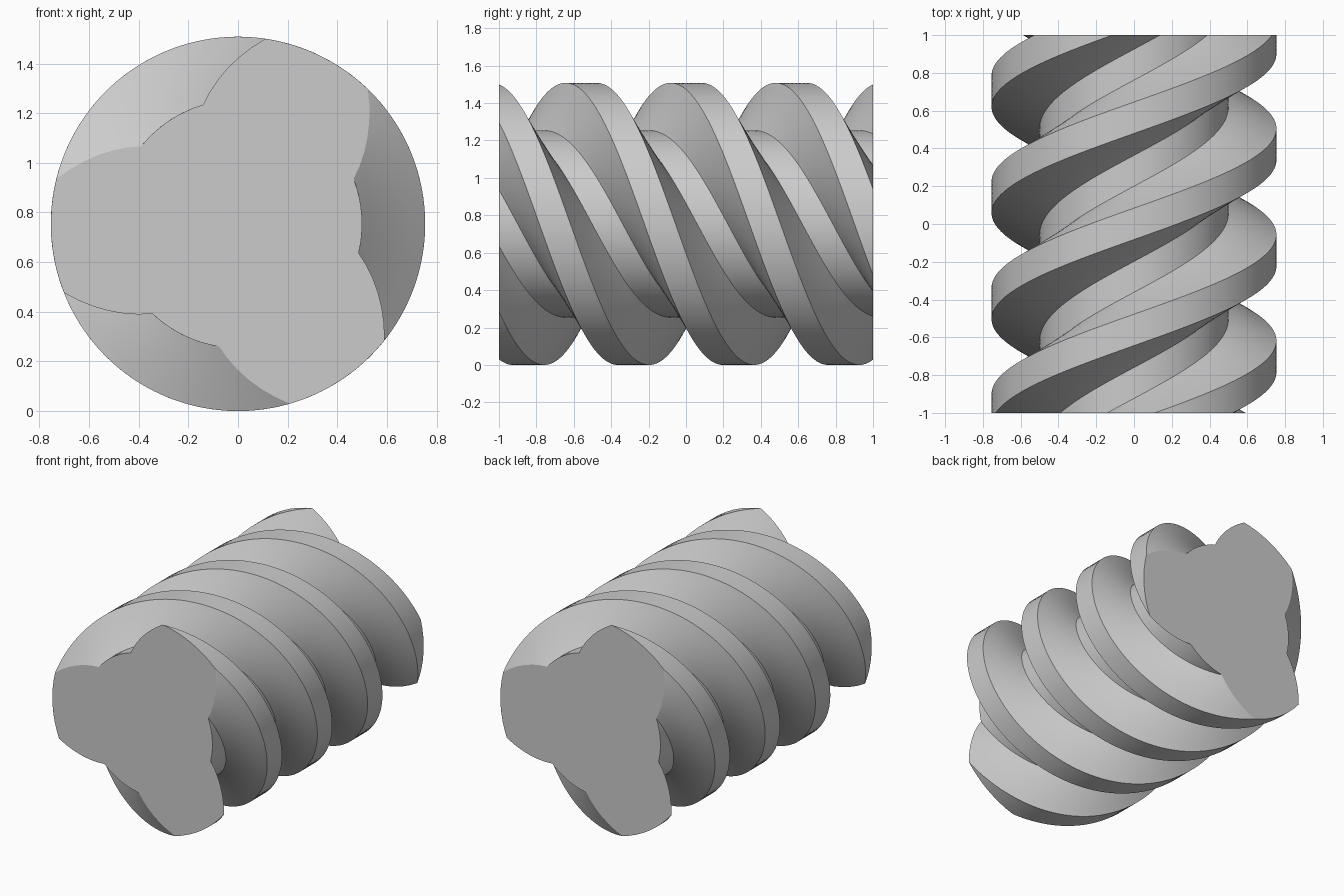
import bpy
import bmesh
from math import radians, cos, sin

cube = bpy.data.objects.get("Cube")
if cube:
    bpy.data.objects.remove(cube, do_unlink=True)

OUTER, ROOT = 0.754, 0.5      # crest and root radius
HALF = 1.0                    # half of the length
STARTS = 3                    # number of threads
FIRST_CREST = 46.1            # angle where the first crest begins on the front end
TWIST = -427.3                # total turn from front to back, in degrees
STEPS = 240                   # rings along the length

# One thread: (angular width, radius at its start, radius at its end, divisions)
THREAD = [
    (35.5, OUTER, OUTER, 8),  # crest
    (24.8, OUTER, ROOT, 6),   # falling flank
    (34.9, ROOT, ROOT, 8),    # root
    (24.8, ROOT, OUTER, 6),   # rising flank
]


def cross_section():
    """Polar points (degrees, radius) around the whole screw."""
    points = []
    angle = FIRST_CREST
    for _ in range(STARTS):
        for width, r0, r1, count in THREAD:
            for i in range(count):
                t = i / count
                points.append((angle + width * t, r0 + (r1 - r0) * t))
            angle += width
    return points


def build_screw(name, material):
    bm = bmesh.new()
    profile = cross_section()
    n = len(profile)

    # Turn the cross-section as it travels from front to back
    rings = []
    for s in range(STEPS + 1):
        t = s / STEPS
        y = -HALF + 2 * HALF * t
        ring = []
        for angle, r in profile:
            a = radians(angle + TWIST * t)
            ring.append(bm.verts.new((r * cos(a), y, OUTER + r * sin(a))))
        rings.append(ring)

    # Threaded skin
    for low, high in zip(rings, rings[1:]):
        for i in range(n):
            j = (i + 1) % n
            bm.faces.new((low[i], low[j], high[j], high[i])).smooth = True

    # Flat ends
    caps = [bm.faces.new(rings[0]), bm.faces.new(rings[-1])]
    bmesh.ops.recalc_face_normals(bm, faces=bm.faces)

    mesh = bpy.data.meshes.new(name)
    bm.to_mesh(mesh)
    bm.free()
    mesh.materials.append(material)
    obj = bpy.data.objects.new(name, mesh)
    bpy.context.collection.objects.link(obj)

    # Smooth skin with crisp thread edges and ends
    bpy.ops.object.select_all(action='DESELECT')
    obj.select_set(True)
    bpy.context.view_layer.objects.active = obj
    bpy.ops.object.shade_smooth_by_angle(angle=radians(30))
    for face in mesh.polygons:
        if face.loop_total > 4:
            face.use_smooth = False
    return obj


grey = bpy.data.materials.new("plain_grey")
grey.use_nodes = True
colour = (0.6, 0.6, 0.6, 1.0)
grey.diffuse_color = colour
grey.node_tree.nodes["Principled BSDF"].inputs["Base Color"].default_value = colour

build_screw("triple_thread_screw", grey)
